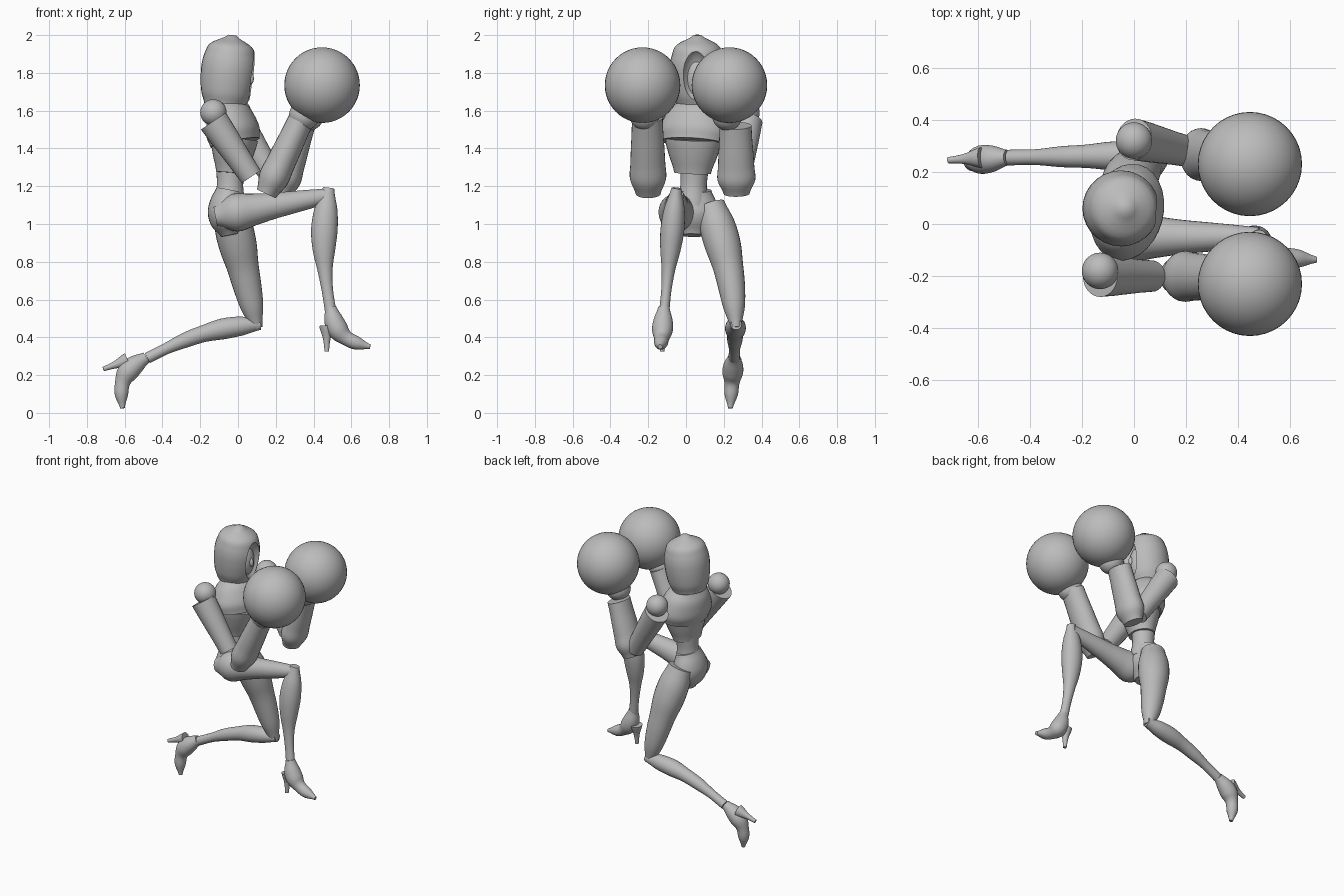
import bpy
import bmesh
import math
from mathutils import Matrix, Vector

cube = bpy.data.objects.get("Cube")
if cube:
    bpy.data.objects.remove(cube, do_unlink=True)

# One plain colour for the whole mannequin
grey = bpy.data.materials.new("plain grey")
grey.use_nodes = True
tone = (.5, .5, .5, 1)
grey.diffuse_color = tone
grey.node_tree.nodes["Principled BSDF"].inputs["Base Color"].default_value = tone

SIDES = 28
STEPS = 4


def smooth(obj):
    bpy.ops.object.select_all(action="DESELECT")
    obj.select_set(True)
    bpy.context.view_layer.objects.active = obj
    bpy.ops.object.shade_smooth_by_angle(angle=math.radians(40))


def finish(name, bm):
    """Turn a bmesh into a named, smooth-shaded object."""
    bmesh.ops.recalc_face_normals(bm, faces=bm.faces)
    mesh = bpy.data.meshes.new(name)
    bm.to_mesh(mesh)
    bm.free()
    mesh.materials.append(grey)
    obj = bpy.data.objects.new(name, mesh)
    bpy.context.collection.objects.link(obj)
    smooth(obj)
    return obj


def blend(values, t):
    """Smooth curve through evenly spaced values, with t from start to end."""
    last = len(values) - 1
    place = t * last
    index = min(int(place), last - 1)
    f = place - index
    before = values[max(index - 1, 0)]
    left, right = values[index], values[index + 1]
    after = values[min(index + 2, last)]
    slope_in = (right - before) / 2
    slope_out = (after - left) / 2
    ease = f * f * (3 - 2 * f)
    bend_in = f * (1 - f) ** 2
    bend_out = f * f * (f - 1)
    return left + (right - left) * ease + slope_in * bend_in + slope_out * bend_out


def limb(name, start, end, radii, bow=(0, 0, 0), width=1, yaw=0):
    """Skin an oval tube along a bowed line; width scales it sideways."""
    start, end, bow = Vector(start), Vector(end), Vector(bow)
    turn = Matrix.Rotation(math.radians(yaw), 3, "Z")
    count = (len(radii) - 1) * STEPS
    bm = bmesh.new()
    rings = []
    for step in range(count + 1):
        t = step / count
        centre = start.lerp(end, t) + bow * math.sin(math.pi * t)
        tangent = end - start + bow * math.pi * math.cos(math.pi * t)
        tangent.normalize()
        side = turn @ Vector((0, 1, 0))
        side = (side - tangent * side.dot(tangent)).normalized()
        front = side.cross(tangent)
        radius = blend(radii, t)
        ring = []
        for i in range(SIDES):
            angle = math.tau * i / SIDES
            offset = front * math.cos(angle) + side * math.sin(angle) * width
            ring.append(bm.verts.new(centre + offset * radius))
        rings.append(ring)
    for low, high in zip(rings, rings[1:]):
        for i in range(SIDES):
            j = (i + 1) % SIDES
            bm.faces.new((low[i], low[j], high[j], high[i]))
    bm.faces.new(rings[0])
    bm.faces.new(rings[-1])
    return finish(name, bm)


def ball(name, centre, radius, scale=(1, 1, 1)):
    bm = bmesh.new()
    bmesh.ops.create_uvsphere(bm, u_segments=40, v_segments=24, radius=radius)
    bm.transform(Matrix.Translation(centre) @ Matrix.Diagonal((*scale, 1)))
    return finish(name, bm)


# Hood with a face opening cut into it
hood = limb("hood", (-.07, .06, 1.63), (-.03, .06, 2),
            (.11, .13, .14, .145, .145, .135, .11, .02))
cutter = ball("opening_cutter", (.13, .05, 1.77), .1, (1, .8, 1.6))
cutter.hide_render = True
cut = hood.modifiers.new("face opening", "BOOLEAN")
cut.operation = "DIFFERENCE"
cut.object = cutter
bpy.context.view_layer.objects.active = hood
bpy.ops.object.modifier_apply(modifier=cut.name)
bpy.data.objects.remove(cutter, do_unlink=True)
smooth(hood)

# Face inside the opening, and neck
ball("face", (-.01, .06, 1.77), .08, (1, .9, 1.6))
ball("nose", (.07, .05, 1.77), .014, (1, 1, 2))
limb("neck", (-.05, .06, 1.55), (-.05, .06, 1.7), (.06, .05))

# Torso: plates turned with the shoulders, waist and pelvis
TWIST = -14
limb("rib_plate", (-.035, .035, 1.27), (-.02, .04, 1.45),
     (.08, .105, .125), width=1.23, yaw=TWIST)
limb("chest_plate", (-.015, .04, 1.43), (-.06, .06, 1.65),
     (.13, .14, .13, .11, .07), width=1.35, yaw=TWIST)
limb("waist", (-.045, .035, 1.1), (-.04, .045, 1.3), (.085, .07, .075))
limb("pelvis", (-.045, .035, .94), (-.045, .04, 1.18),
     (.045, .085, .1, .09, .07), bow=(-.015, 0, 0), width=1.35)

# Raised leg
limb("raised_thigh", (-.12, -.05, 1.04), (.48, -.05, 1.15),
     (.05, .1, .085, .07, .06, .05, .04), width=.95)
limb("raised_shin", (.48, -.05, 1.19), (.49, -.115, .54),
     (.03, .06, .07, .06, .04, .03, .03), bow=(-.03, 0, 0), width=.9)

# Kneeling leg
limb("kneeling_thigh", (-.05, .13, 1.1), (.1, .265, .45),
     (.08, .1, .1, .085, .075, .06, .03), bow=(0, .025, 0), width=.95)
limb("kneeling_shin", (.12, .265, .47), (-.48, .255, .29),
     (.03, .05, .055, .045, .04, .03, .03), bow=(0, 0, .04))


# High-heeled foot, modelled with the ankle at the origin
def foot(name, ankle, pitch):
    place = Matrix.Translation(ankle) @ Matrix.Rotation(math.radians(pitch), 4, "Y")
    shoe = limb(name + "_shoe", (0, 0, .01), (.21, -.02, -.2),
                (.03, .05, .055, .04, .035, .012), bow=(-.045, 0, -.04))
    heel = limb(name + "_heel", (-.02, 0, -.09), (-.02, -.01, -.225),
                (.04, .02, .012))
    for part in (shoe, heel):
        part.matrix_world = place


foot("raised", (.49, -.117, .55), 0)
foot("kneeling", (-.495, .255, .29), 70)

# Arms: shoulder ball, upper arm and flared gauntlet
ball("front_shoulder", (-.13, -.18, 1.59), .07)
ball("back_shoulder", (0, .32, 1.59), .07)
limb("front_upper_arm", (-.13, -.2, 1.545), (.07, -.2, 1.25), (.08, .06))
limb("back_upper_arm", (0, .325, 1.545), (.2, .28, 1.22), (.08, .06))
CUFF = (.055, .08, .077, .074, .07, .068)
limb("front_gauntlet", (.15, -.2, 1.16), (.34, -.205, 1.565), CUFF, width=1.2)
limb("back_gauntlet", (.23, .268, 1.16), (.34, .262, 1.52), CUFF, width=1.25)

# Fists buried in big round gloves
for side, y, wrist in (("front", -.23, .35), ("back", .23, .375)):
    ball(side + "_fist", (wrist, y * .95, 1.575), .08)
    ball(side + "_round_glove", (.445, y, 1.735), .2)
